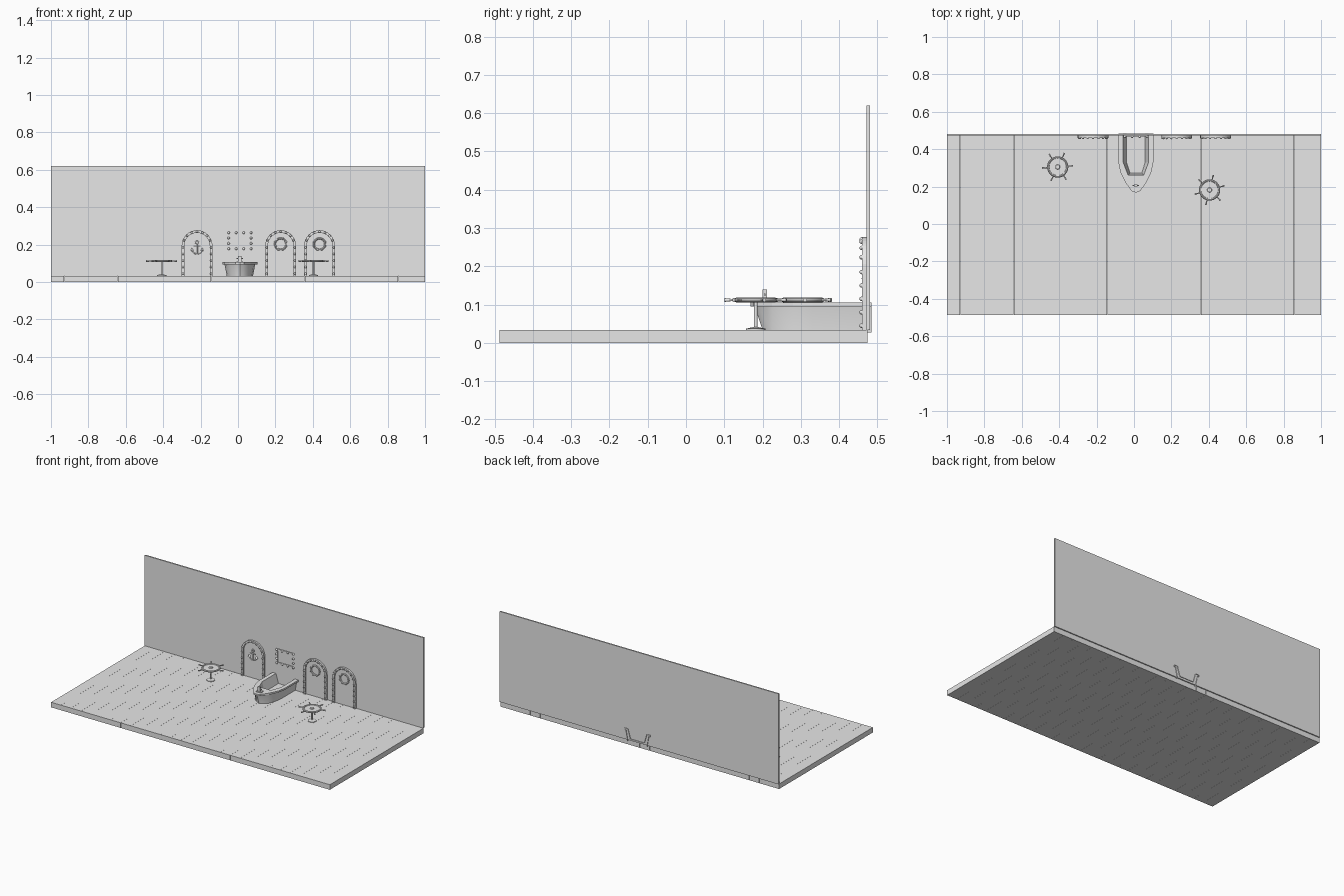
import bpy, bmesh, math
from mathutils import Vector

old = bpy.data.objects.get("Cube")
if old:
    bpy.data.objects.remove(old, do_unlink=True)

grey = bpy.data.materials.new("plain grey")
grey.use_nodes = True
grey.diffuse_color = (0.8, 0.8, 0.8, 1)
grey.node_tree.nodes["Principled BSDF"].inputs["Base Color"].default_value = (0.8, 0.8, 0.8, 1)

FLOOR = 0.033
WALL = 0.472


def finish(name, bm, smooth=False):
    bmesh.ops.recalc_face_normals(bm, faces=bm.faces)
    mesh = bpy.data.meshes.new(name)
    bm.to_mesh(mesh)
    bm.free()
    mesh.materials.append(grey)
    obj = bpy.data.objects.new(name, mesh)
    bpy.context.collection.objects.link(obj)
    if smooth:
        bpy.ops.object.select_all(action="DESELECT")
        obj.select_set(True)
        bpy.context.view_layer.objects.active = obj
        bpy.ops.object.shade_smooth_by_angle(angle=math.radians(40))
    return obj


def add_box(bm, lo, hi):
    lo, hi = Vector(lo), Vector(hi)
    verts = bmesh.ops.create_cube(bm, size=1)["verts"]
    bmesh.ops.scale(bm, vec=hi - lo, verts=verts)
    bmesh.ops.translate(bm, vec=(lo + hi) / 2, verts=verts)


def add_rod(bm, a, b, r1, r2=None, sides=10):
    a, b = Vector(a), Vector(b)
    axis = b - a
    verts = bmesh.ops.create_cone(bm, cap_ends=True, segments=sides, radius1=r1,
                                  radius2=r1 if r2 is None else r2, depth=axis.length)["verts"]
    bmesh.ops.rotate(bm, matrix=axis.to_track_quat("Z", "Y").to_matrix(), verts=verts)
    bmesh.ops.translate(bm, vec=(a + b) / 2, verts=verts)


def add_ball(bm, pos, r):
    verts = bmesh.ops.create_uvsphere(bm, u_segments=10, v_segments=6, radius=r)["verts"]
    bmesh.ops.translate(bm, vec=pos, verts=verts)


def add_skin(bm, rings, closed_rows=False, closed_rings=False):
    """Join equal rows of points with quads."""
    rows = [[bm.verts.new(p) for p in ring] for ring in rings]
    n = len(rows[0])
    pairs = list(zip(rows, rows[1:])) + ([(rows[-1], rows[0])] if closed_rings else [])
    for a, b in pairs:
        for i in range(n if closed_rows else n - 1):
            j = (i + 1) % n
            bm.faces.new((a[i], a[j], b[j], b[i]))
    return rows


def add_ring(bm, centre, radius, tube, upright=True, arc=(0, 360), steps=32):
    """Round tube along a full or partial circle."""
    full = arc[1] - arc[0] == 360
    rings = []
    for i in range(steps if full else steps + 1):
        t = math.radians(arc[0] + (arc[1] - arc[0]) * i / steps)
        ring = []
        for k in range(8):
            p = k * math.pi / 4
            r, h = radius + tube * math.cos(p), tube * math.sin(p)
            u, v = r * math.cos(t), r * math.sin(t)
            ring.append(Vector(centre) + Vector((u, h, v) if upright else (u, v, h)))
        rings.append(ring)
    rows = add_skin(bm, rings, True, full)
    if not full:
        bm.faces.new(rows[0])
        bm.faces.new(rows[-1])


# Plank floor and back wall
PLANKS = 28
bm = bmesh.new()
width = 2 / PLANKS
for i in range(PLANKS):
    x = -1 + i * width
    add_box(bm, (x, -0.487, 0), (x + width - (0.0004 if i < PLANKS - 1 else 0), 0.474, FLOOR))
finish("floor_planks", bm)

bm = bmesh.new()
add_box(bm, (-1, WALL, FLOOR), (1, 0.481, 0.62))
finish("back_wall", bm)


# Arched doors
def arch(half, x, y):
    spring = 0.195
    pts = [(x + half, y, FLOOR)]
    for i in range(25):
        t = math.pi * i / 24
        pts.append((x + half * math.cos(t), y, spring + half * math.sin(t)))
    return pts + [(x - half, y, FLOOR)]


def door(name, x):
    bm = bmesh.new()
    rows = add_skin(bm, [arch(0.082, x, WALL), arch(0.082, x, 0.460),
                         arch(0.068, x, 0.460), arch(0.068, x, WALL)], closed_rings=True)
    for end in (0, -1):
        bm.faces.new([row[end] for row in rows])
    finish(name + "_frame", bm)

    bm = bmesh.new()
    rows = add_skin(bm, [arch(0.068, x, WALL), arch(0.068, x, 0.469)], True)
    bm.faces.new(rows[1])
    finish(name + "_panel", bm)

    bm = bmesh.new()
    for z in (0.045, 0.08, 0.115, 0.15, 0.185):
        for side in (-1, 1):
            add_ball(bm, (x + side * 0.075, 0.459, z), 0.006)
    for i in range(1, 8):
        t = math.pi * i / 8
        add_ball(bm, (x + 0.075 * math.cos(t), 0.459, 0.195 + 0.075 * math.sin(t)), 0.006)
    finish(name + "_rivets", bm, True)


DOORS = {"right_door": -0.219, "centre_door": 0.228, "left_door": 0.436}
for name, x in DOORS.items():
    door(name, x)

# Anchor on the right door
bm = bmesh.new()
x, y = DOORS["right_door"], 0.466
add_ring(bm, (x, y, 0.211), 0.008, 0.003, steps=16)
add_rod(bm, (x, y, 0.203), (x, y, 0.150), 0.004)
add_rod(bm, (x - 0.018, y, 0.193), (x + 0.018, y, 0.193), 0.003)
add_ring(bm, (x, y, 0.177), 0.027, 0.0035, arc=(195, 345), steps=16)
for side in (-1, 1):
    add_rod(bm, (x + side * 0.026, y, 0.168), (x + side * 0.029, y, 0.184), 0.008, 0)
finish("anchor", bm, True)

# Round portholes with knobs on the other doors
for name in ("centre_door", "left_door"):
    bm = bmesh.new()
    x = DOORS[name]
    add_ring(bm, (x, 0.467, 0.203), 0.030, 0.005)
    for i in range(8):
        t = math.tau * (i + 0.5) / 8
        add_ball(bm, (x + 0.032 * math.cos(t), 0.464, 0.203 + 0.032 * math.sin(t)), 0.005)
    finish(name + "_porthole", bm, True)

# Riveted square window frame
bm = bmesh.new()
x0, x1, z0, z1 = -0.056, 0.076, 0.172, 0.270
for lo, hi in (((x0, z0), (x1, z0 + 0.012)), ((x0, z1 - 0.012), (x1, z1)),
               ((x0, z0 + 0.012), (x0 + 0.012, z1 - 0.012)),
               ((x1 - 0.012, z0 + 0.012), (x1, z1 - 0.012))):
    add_box(bm, (lo[0], 0.468, lo[1]), (hi[0], WALL, hi[1]))
finish("window_frame", bm)
bm = bmesh.new()
for i in range(4):
    for k in range(4):
        if i in (0, 3) or k in (0, 3):
            add_ball(bm, (x0 + 0.006 + i * 0.04, 0.467, z0 + 0.006 + k * 0.0287), 0.007)
finish("window_rivets", bm, True)

# Boat hull emerging from the wall
BX, STERN = 0.01, 0.485


def boat_line(half, tip, z):
    """Outline from one stern corner round the bow to the other."""
    side = [(1, STERN), (1, 0.33), (0.90, 0.28), (0.62, 0.225), (0.25, tip + 0.008)]
    pts = [(BX + half * s, max(y, tip + 0.004), z) for s, y in side]
    return pts + [(BX, tip, z)] + [(2 * BX - px, py, pz) for px, py, pz in reversed(pts)]


def cabin_line(half, front, z):
    side = [(half, STERN), (half, 0.33), (half * 0.62, front)]
    return [(BX + u, v, z) for u, v in side] + [(BX - u, v, z) for u, v in reversed(side)]


bm = bmesh.new()
rows = add_skin(bm, [boat_line(0.070, 0.200, FLOOR - 0.006), boat_line(0.070, 0.200, FLOOR),
                     boat_line(0.082, 0.180, 0.095)])
finish("boat_hull", bm, True)

# Overhanging rim with a bow deck
bm = bmesh.new()
add_skin(bm, [boat_line(0.082, 0.180, 0.095), boat_line(0.093, 0.168, 0.095),
              boat_line(0.093, 0.168, 0.106), boat_line(0.078, 0.190, 0.106)])
outer = [bm.verts.new(p) for p in boat_line(0.078, 0.190, 0.106)]
inner = [bm.verts.new(p) for p in cabin_line(0.068, 0.262, 0.106)]
bm.faces.new(outer + inner[::-1])
finish("boat_rim", bm)

# Sloping inner walls and boat floor
bm = bmesh.new()
rows = add_skin(bm, [cabin_line(0.068, 0.262, 0.106), cabin_line(0.050, 0.272, 0.045)])
bm.faces.new(rows[1])
finish("boat_interior", bm)

# Mooring post on the bow
bm = bmesh.new()
add_box(bm, (BX - 0.017, 0.195, 0.106), (BX + 0.017, 0.223, 0.111))
add_box(bm, (BX - 0.009, 0.200, 0.111), (BX + 0.009, 0.211, 0.140))
add_rod(bm, (BX - 0.017, 0.206, 0.126), (BX + 0.017, 0.206, 0.126), 0.003)
finish("bow_post", bm)


# Tables with ship's wheel tops
def wheel_table(name, x, y, turn):
    bm = bmesh.new()
    add_rod(bm, (x, y, FLOOR), (x, y, 0.037), 0.025, sides=24)
    add_rod(bm, (x, y, 0.037), (x, y, 0.041), 0.025, 0.008, sides=24)
    add_rod(bm, (x, y, 0.041), (x, y, 0.108), 0.005, sides=16)
    finish(name + "_stand", bm, True)

    bm = bmesh.new()
    add_rod(bm, (x, y, 0.108), (x, y, 0.113), 0.050, sides=32)
    add_ring(bm, (x, y, 0.112), 0.051, 0.006, upright=False)
    add_rod(bm, (x, y, 0.113), (x, y, 0.118), 0.013, 0.011, sides=20)
    for i in range(6):
        t = math.radians(turn + 60 * i)
        d = Vector((math.cos(t), math.sin(t), 0))
        c = Vector((x, y, 0.112))
        add_rod(bm, c + d * 0.055, c + d * 0.066, 0.003)
        add_rod(bm, c + d * 0.066, c + d * 0.083, 0.003, 0.005)
    finish(name + "_wheel_top", bm, True)


wheel_table("right_table", -0.408, 0.305, 4)
wheel_table("left_table", 0.404, 0.182, 16)
